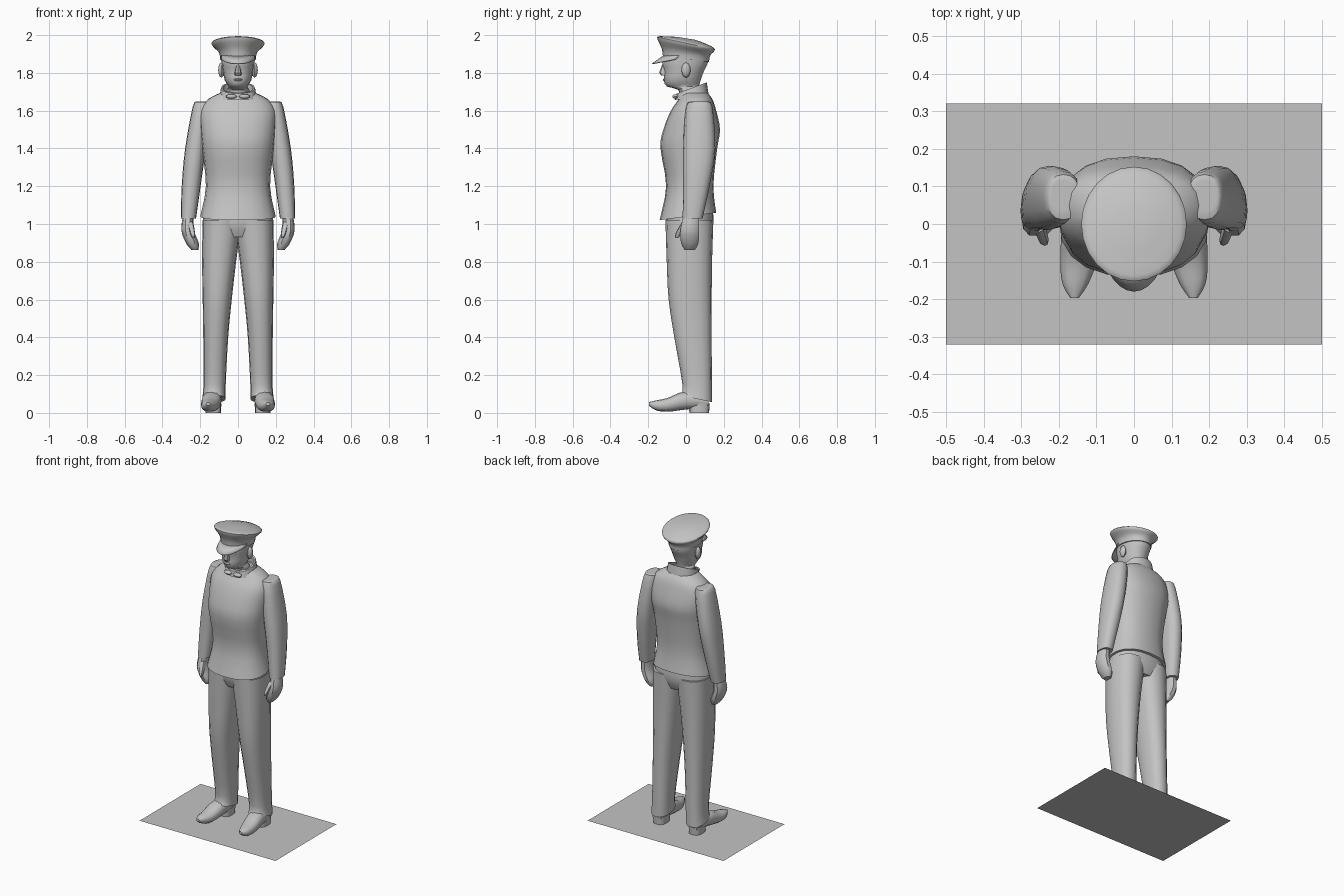
import bpy, bmesh
from math import cos, sin, pi, radians, copysign
from mathutils import Matrix, Vector

if "Cube" in bpy.data.objects:
    bpy.data.objects.remove(bpy.data.objects["Cube"], do_unlink=True)

GREY = (.55, .55, .55, 1)
grey = bpy.data.materials.new("plain_grey")
grey.use_nodes = True
grey.diffuse_color = GREY
grey.node_tree.nodes["Principled BSDF"].inputs["Base Color"].default_value = GREY


def finish(name, bm, angle=45):
    """Turn a bmesh into a named, shaded grey object."""
    mesh = bpy.data.meshes.new(name)
    bm.to_mesh(mesh)
    bm.free()
    mesh.materials.append(grey)
    obj = bpy.data.objects.new(name, mesh)
    bpy.context.collection.objects.link(obj)
    bpy.ops.object.select_all(action='DESELECT')
    obj.select_set(True)
    bpy.context.view_layer.objects.active = obj
    bpy.ops.object.shade_smooth_by_angle(angle=radians(angle))
    return obj


def ring(at, wide, deep, x=0, mid=0, tilt=0):
    """One cross-section: position along the axis, half sizes, centre and slope."""
    return at, wide, deep, x, mid, tilt


def between(rings, steps):
    """Smoothly fill in cross-sections between the given ones."""
    last = len(rings) - 1
    filled = []
    for i in range(last):
        p, q, r, s = (Vector(rings[min(max(i + k, 0), last)]) for k in (-1, 0, 1, 2))
        for step in range(steps):
            t = step / steps
            filled.append(q + (r - p) * t / 2 + (p - q * 2.5 + r * 2 - s / 2) * t**2
                          + (q * 3 - p - r * 3 + s) * t**3 / 2)
    return filled + [Vector(rings[last])]


def loft(name, *rings, sides=16, square=.85, steps=3, caps=True, along_y=False, side=1):
    """Skin a row of rounded cross-sections."""
    bm = bmesh.new()
    loops = []
    for at, wide, deep, x, mid, tilt in between(rings, steps):
        loop = []
        for i in range(sides):
            c, s = cos(2 * pi * i / sides), sin(2 * pi * i / sides)
            a = x + wide * copysign(abs(c) ** square, c)
            b = deep * copysign(abs(s) ** square, s)
            place = (a, at, mid + b) if along_y else (a, mid + b, at + tilt * b)
            loop.append(bm.verts.new((place[0] * side, place[1], place[2])))
        loops.append(loop)
    for low, high in zip(loops, loops[1:]):
        for i in range(sides):
            bm.faces.new((low[i - 1], low[i], high[i], high[i - 1]))
    if caps:
        bm.faces.new(loops[0])
        bm.faces.new(loops[-1])
    bmesh.ops.recalc_face_normals(bm, faces=bm.faces[:])
    return finish(name, bm)


def blob(name, centre, size):
    """Small low-sided ellipsoid."""
    bm = bmesh.new()
    bmesh.ops.create_uvsphere(bm, u_segments=8, v_segments=6, radius=1,
                              matrix=Matrix.LocRotScale(Vector(centre), None, Vector(size)))
    return finish(name, bm)


# Ground sheet
bm = bmesh.new()
bmesh.ops.create_grid(bm, x_segments=1, y_segments=1, size=.5,
                      matrix=Matrix.Diagonal((1, .64, 1, 1)))
finish("ground_sheet", bm)

# Jacket, hips and standing collar
loft("jacket",
     ring(1.04, .2, .15, mid=.01, tilt=.13),
     ring(1.2, .17, .125, mid=.02),
     ring(1.4, .19, .15, mid=.015),
     ring(1.5, .2, .15, mid=.03),
     ring(1.6, .2, .12, mid=.04),
     ring(1.66, .16, .09, mid=.05),
     ring(1.7, .08, .07, mid=.04), sides=20)
loft("hips",
     ring(.93, .16, .1, mid=.02),
     ring(1, .187, .125, mid=.02),
     ring(1.1, .17, .12, mid=.02), sides=20)
loft("collar",
     ring(1.67, .1, .09, mid=.03, tilt=.15),
     ring(1.72, .09, .08, mid=.03, tilt=.37),
     ring(1.72, .08, .07, mid=.03, tilt=.37),
     ring(1.67, .08, .07, mid=.03, tilt=.2), steps=1, caps=False)

# Head and face
loft("head",
     ring(1.65, .065, .06, mid=.03),
     ring(1.71, .06, .055, mid=.015),
     ring(1.727, .05, .085, mid=-.015),
     ring(1.76, .07, .097, mid=-.02),
     ring(1.81, .08, .105, mid=-.01),
     ring(1.85, .086, .12, mid=-.005),
     ring(1.9, .088, .117), steps=2, square=.92)
loft("nose",
     ring(1.785, .017, .02, mid=-.11),
     ring(1.8, .018, .025, mid=-.117),
     ring(1.85, .008, .02, mid=-.105), sides=8, steps=1)
blob("lips", (0, -.11, 1.764), (.025, .013, .008))

# Peaked cap with a flared, forward-raised crown
loft("cap",
     ring(1.87, .094, .122, tilt=-.1),
     ring(1.91, .102, .128, tilt=-.14),
     ring(1.95, .139, .152, tilt=-.21),
     ring(1.967, .125, .137, tilt=-.2),
     ring(1.983, .05, .05, tilt=-.16), sides=24, square=1)

# Curved visor, dipping at the front
bm = bmesh.new()
rows = []
for reach in (0, .5, 1):
    row = []
    for i in range(13):
        a = radians(12 * i - 72)
        row.append(bm.verts.new((.096 * sin(a), -(.12 + .06 * reach) * cos(a),
                                 1.892 - .032 * reach * cos(a) - .01 * reach)))
    rows.append(row)
for inner, outer in zip(rows, rows[1:]):
    for i in range(12):
        bm.faces.new((inner[i], outer[i], outer[i + 1], inner[i + 1]))
visor = finish("cap_visor", bm)
visor.modifiers.new("thickness", 'SOLIDIFY').thickness = .005

# Paired parts
for label, side in (("left_", 1), ("right_", -1)):
    blob(label + "ear", (.088 * side, 0, 1.815), (.017, .024, .04))
    blob(label + "collar_point", (.035 * side, -.055, 1.675), (.03, .018, .012))
    loft(label + "sleeve",
         ring(1.648, .03, .04, x=.19, mid=.075),
         ring(1.62, .05, .07, x=.19, mid=.07),
         ring(1.4, .055, .085, x=.225, mid=.07),
         ring(1.2, .05, .07, x=.248, mid=.055),
         ring(1.03, .04, .053, x=.262, mid=.035), side=side)
    loft(label + "hand",
         ring(1.06, .026, .04, x=.262, mid=.03),
         ring(.97, .033, .052, x=.267, mid=.02),
         ring(.9, .034, .048, x=.242, mid=.02),
         ring(.862, .018, .028, x=.228, mid=.02), sides=10, side=side)
    loft(label + "thumb",
         ring(1.01, .016, .022, x=.253),
         ring(.95, .013, .016, x=.24, mid=-.04),
         ring(.925, .006, .008, x=.236, mid=-.048), sides=8, steps=2, side=side)
    loft(label + "trouser_leg",
         ring(1.02, .104, .127, x=.084, mid=.018),
         ring(.8, .09, .12, x=.1, mid=.018),
         ring(.6, .077, .114, x=.11, mid=.022),
         ring(.4, .066, .099, x=.118, mid=.037),
         ring(.15, .059, .078, x=.124, mid=.059),
         ring(.075, .062, .085, x=.128, mid=.053, tilt=-.22), side=side)
    loft(label + "shoe",
         ring(.12, .033, .025, x=.132, mid=.055),
         ring(0, .052, .048, x=.138, mid=.066),
         ring(-.1, .048, .036, x=.148, mid=.042),
         ring(-.16, .034, .026, x=.156, mid=.04),
         ring(-.197, .011, .009, x=.158, mid=.047), sides=12, along_y=True, side=side)
    loft(label + "heel",
         ring(0, .041, .052, x=.131, mid=.07),
         ring(.05, .043, .056, x=.131, mid=.07), sides=12, square=.7, steps=1, side=side)
